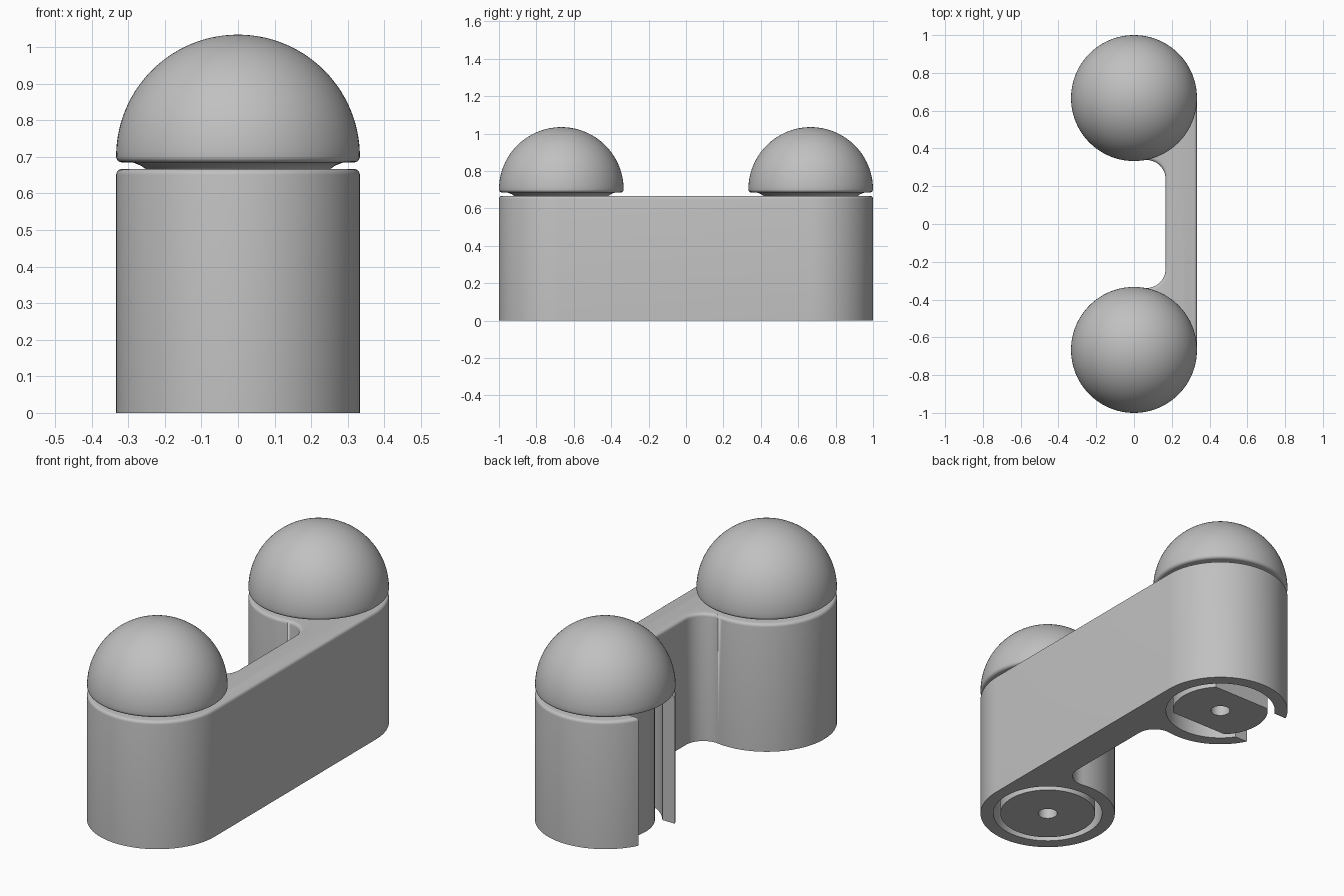
import bpy, bmesh, math
from mathutils import Vector

cube = bpy.data.objects.get("Cube")
if cube:
    bpy.data.objects.remove(cube, do_unlink=True)

R = 1 / 3          # outer radius of towers and domes
Y = 2 / 3          # tower centre distance
H = 0.667          # height of the body
BORE, POST = 0.27, 0.235
SLOT = 0.15        # half width of the slot
FLAT = 0.166       # half width across the post flats

grey = bpy.data.materials.new("plain_grey")
grey.use_nodes = True
grey.diffuse_color = (0.53, 0.53, 0.53, 1)
grey.node_tree.nodes["Principled BSDF"].inputs["Base Color"].default_value = grey.diffuse_color


def make(name, bm):
    bmesh.ops.recalc_face_normals(bm, faces=bm.faces[:])
    me = bpy.data.meshes.new(name)
    bm.to_mesh(me)
    bm.free()
    me.materials.append(grey)
    ob = bpy.data.objects.new(name, me)
    bpy.context.collection.objects.link(ob)
    return ob


def select(ob):
    bpy.ops.object.select_all(action='DESELECT')
    ob.select_set(True)
    bpy.context.view_layer.objects.active = ob


def smooth(ob):
    select(ob)
    bpy.ops.object.shade_smooth_by_angle(angle=math.radians(35))


def arc(cx, cy, r, a0, a1, n):
    return [(cx + r * math.cos(math.radians(a0 + (a1 - a0) * i / n)),
             cy + r * math.sin(math.radians(a0 + (a1 - a0) * i / n))) for i in range(n + 1)]


def lathe(profile, y, steps=96):
    """Spin (radius, z) points around a vertical axis at y."""
    bm = bmesh.new()
    vs = [bm.verts.new((r, y, z)) for r, z in profile]
    es = [bm.edges.new(p) for p in zip(vs, vs[1:])]
    bmesh.ops.spin(bm, geom=vs + es, cent=(0, y, 0), axis=(0, 0, 1),
                   angle=math.tau, steps=steps, use_duplicate=False)
    bmesh.ops.remove_doubles(bm, verts=bm.verts[:], dist=1e-5)
    return bm


# Body outline: two round towers joined by a side wall with filleted corners
wall_x, fil = 0.167, 0.1
fx = wall_x - fil
fy = Y - math.sqrt((R + fil) ** 2 - fx ** 2)
t = math.degrees(math.atan2(Y - fy, fx))
outline = arc(0, Y, R, 0, 360 - t, 64)
outline += arc(fx, fy, fil, 180 - t, 0, 12)
outline += [(x, -y) for x, y in reversed(outline)]

bm = bmesh.new()
face = bm.faces.new([bm.verts.new((x, y, 0)) for x, y in outline])
ext = bmesh.ops.extrude_face_region(bm, geom=[face])
top = [v for v in ext["geom"] if isinstance(v, bmesh.types.BMVert)]
bmesh.ops.translate(bm, verts=top, vec=(0, 0, H))
rim = [e for e in bm.edges if all(v.co.z > H / 2 for v in e.verts)]
bmesh.ops.bevel(bm, geom=rim, offset=0.016, segments=4, profile=0.5, affect='EDGES')
body = make("body", bm)

# Cutters: a bore through each tower and a slot in the back one
cutters = []
for name, y in (("front_bore", -Y), ("back_bore", Y)):
    cutters.append(make(name, lathe([(0, -0.1), (BORE, -0.1), (BORE, 0.8), (0, 0.8)], y)))
bm = bmesh.new()
bmesh.ops.create_cube(bm, size=1)
for v in bm.verts:
    v.co = Vector((-0.3 + v.co.x * 0.4, Y + v.co.y * 2 * SLOT, 0.35 + v.co.z))
cutters.append(make("slot", bm))
for c in cutters:
    select(body)
    mod = body.modifiers.new("cut", 'BOOLEAN')
    mod.operation, mod.solver, mod.object = 'DIFFERENCE', 'EXACT', c
    bpy.ops.object.modifier_apply(modifier=mod.name)
    bpy.data.objects.remove(c, do_unlink=True)
smooth(body)

# Knobs: a dome with a rounded rim and flared neck, over a drilled post
for side, y in (("front", -Y), ("back", Y)):
    neck = [(0, 0.65), (0.238, 0.65), (0.25, 0.665), (0.265, 0.676), (0.288, 0.685)]
    rim = arc(R - 0.016, 0.701, 0.016, -90, 0, 5)
    dome = arc(0, 0.701, R, 0, 90, 28)
    smooth(make(side + "_dome", lathe(neck + rim + dome[1:], y)))

    hole = 0.047
    bm = lathe([(0, 0.5), (hole, 0.5), (hole, 0), (POST, 0), (POST, 0.655), (0, 0.655)], y)
    if side == "back":
        # Flats on the two sides of the post
        for s in (1, -1):
            cut = bmesh.ops.bisect_plane(
                bm, geom=bm.verts[:] + bm.edges[:] + bm.faces[:],
                plane_co=(0, y + s * FLAT, 0), plane_no=(0, s, 0), clear_outer=True)
            edges = [e for e in cut["geom_cut"] if isinstance(e, bmesh.types.BMEdge)]
            bmesh.ops.contextual_create(bm, geom=edges)
    smooth(make(side + "_post", bm))
